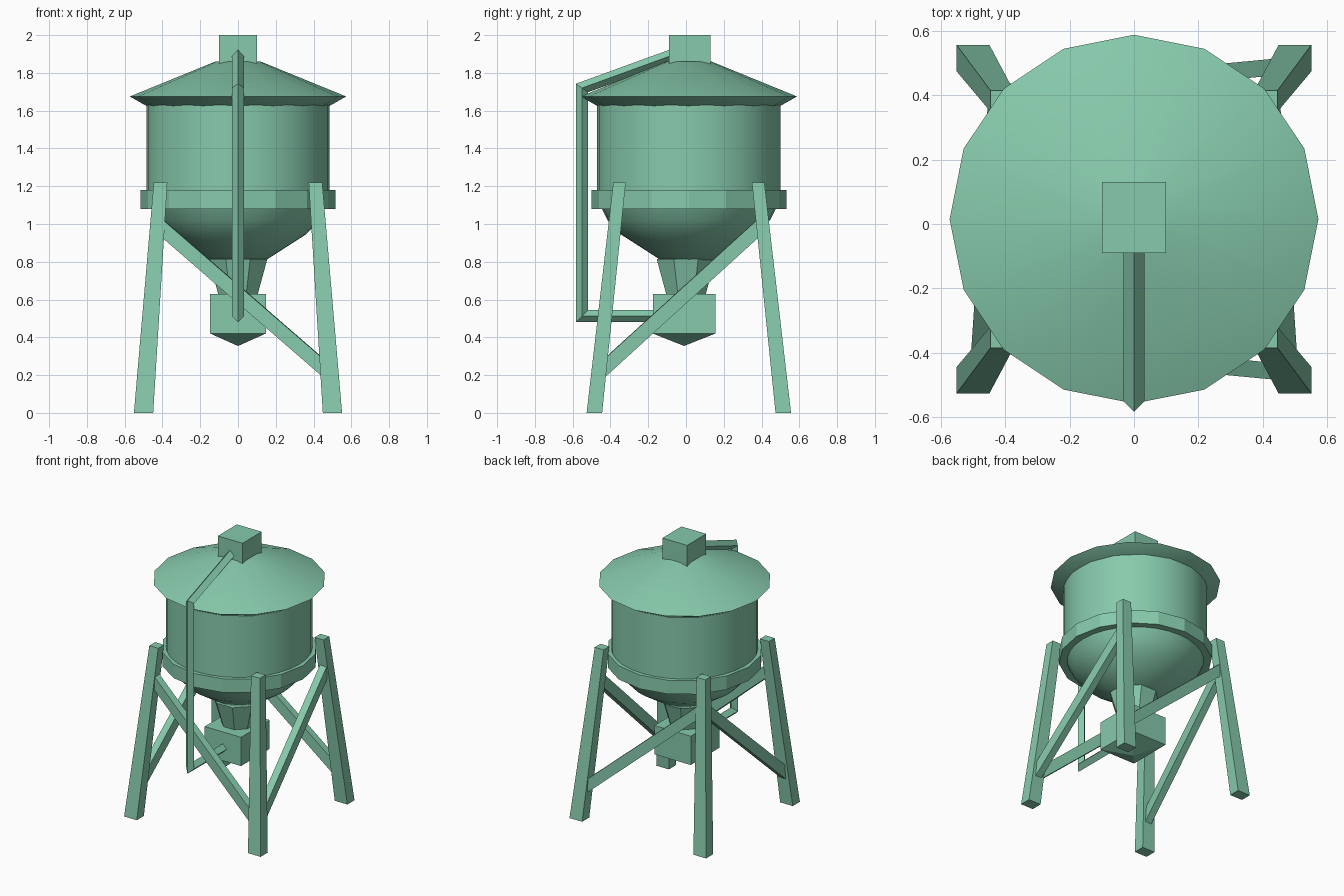
import bpy, bmesh, math
from mathutils import Vector

cube = bpy.data.objects.get("Cube")
if cube:
    bpy.data.objects.remove(cube, do_unlink=True)

paint = bpy.data.materials.new("mint green paint")
paint.use_nodes = True
GREEN = (0.24, 0.59, 0.41, 1)
paint.diffuse_color = GREEN
paint.node_tree.nodes["Principled BSDF"].inputs["Base Color"].default_value = GREEN

CY = 0.015  # tank axis sits slightly behind the middle


def finish(name, bm, smooth=None):
    bmesh.ops.recalc_face_normals(bm, faces=bm.faces)
    mesh = bpy.data.meshes.new(name)
    bm.to_mesh(mesh)
    bm.free()
    mesh.materials.append(paint)
    obj = bpy.data.objects.new(name, mesh)
    bpy.context.collection.objects.link(obj)
    if smooth:
        bpy.ops.object.select_all(action="DESELECT")
        obj.select_set(True)
        bpy.context.view_layer.objects.active = obj
        bpy.ops.object.shade_smooth_by_angle(angle=math.radians(smooth))
    return obj


def loft(name, rings, smooth=None):
    """Skin a stack of equal-sized point loops and close both ends."""
    bm = bmesh.new()
    loops = [[bm.verts.new(p) for p in ring] for ring in rings]
    n = len(loops[0])
    for a, b in zip(loops, loops[1:]):
        for i in range(n):
            j = (i + 1) % n
            bm.faces.new((a[i], a[j], b[j], b[i]))
    bm.faces.new(loops[0])
    bm.faces.new(loops[-1])
    return finish(name, bm, smooth)


def lathe(name, profile, sides, smooth=None, y=CY, turn=0):
    rings = []
    for r, z in profile:
        angles = [math.tau * (i + turn) / sides for i in range(sides)]
        rings.append([(r * math.cos(a), y + r * math.sin(a), z) for a in angles])
    return loft(name, rings, smooth)


def rect(x, y, z, hx, hy):
    return [(x + sx * hx, y + sy * hy, z)
            for sx, sy in ((-1, -1), (1, -1), (1, 1), (-1, 1))]


# Tank, support ring and hopper
lathe("tank_body", [(0.485, 1.1), (0.485, 1.65)], 32, 30)
lathe("support_ring", [(0.516, 1.08), (0.516, 1.18)], 16)
lathe("hopper", [(0.15, 0.81), (0.36, 0.945), (0.43, 1.02), (0.47, 1.1)], 32, 40)

# Roof with a sloping underside, and the cap on top
lathe("roof", [(0.44, 1.6), (0.573, 1.675), (0.12, 1.86)], 16, 30)
loft("roof_cap", [rect(0, 0.02, z, 0.1, 0.11) for z in (1.84, 2.0)])

# Outlet spout and discharge box with a pointed bottom
lathe("outlet_spout", [(0.105, 0.6), (0.168, 0.815)], 8, y=0, turn=0.5)
loft("discharge_box", [rect(0, -0.01, 0.355, 0.002, 0.002),
                       rect(0, -0.01, 0.42, 0.147, 0.165),
                       rect(0, -0.01, 0.63, 0.147, 0.165)])

# Tapered legs leaning inwards
LEG_TOP = 1.22


def leg_centre(sx, sy, z):
    t = z / LEG_TOP
    return Vector((sx * (0.5 - 0.09 * t), CY + sy * (0.5 - 0.133 * t), z))


for sx, side in ((-1, "right"), (1, "left")):
    for sy, end in ((-1, "front"), (1, "back")):
        foot, top = leg_centre(sx, sy, 0), leg_centre(sx, sy, LEG_TOP)
        loft(f"{end}_{side}_leg", [rect(*foot, 0.051, 0.041), rect(*top, 0.036, 0.033)])


# Diagonal braces between neighbouring legs
def brace(name, low, high):
    axis = (high - low).normalized()
    across = axis.cross(Vector((0, 0, 1))).normalized()
    up = across.cross(axis)
    rings = [[p + across * (u * 0.026) + up * (v * 0.037)
              for u, v in ((-1, -1), (1, -1), (1, 1), (-1, 1))] for p in (low, high)]
    loft(name, rings)


LOW, HIGH = 0.21, 1.0
for s, end, side in ((-1, "front", "right"), (1, "back", "left")):
    brace(f"{end}_brace", leg_centre(1, s, LOW), leg_centre(-1, s, HIGH))
    brace(f"{side}_brace", leg_centre(s, -1, LOW), leg_centre(s, 1, HIGH))

# Filling pipe: diamond section with mitred corners, from box up to cap
path = [Vector(p) for p in ((0, -0.1, 0.512), (0, -0.551, 0.512),
                            (0, -0.551, 1.72), (0, -0.05, 1.902))]
dirs = [(b - a).normalized() for a, b in zip(path, path[1:])]
RADIUS = 0.032
side_dir = Vector((1, 0, 0))
rings = []
for i, p in enumerate(path):
    d0, d1 = dirs[max(i - 1, 0)], dirs[min(i, len(dirs) - 1)]
    n0, n1 = side_dir.cross(d0), side_dir.cross(d1)
    mitre = (n0 + n1) / (1 + n0.dot(n1)) * RADIUS
    rings.append([p + side_dir * RADIUS, p + mitre, p - side_dir * RADIUS, p - mitre])
loft("filling_pipe", rings)
